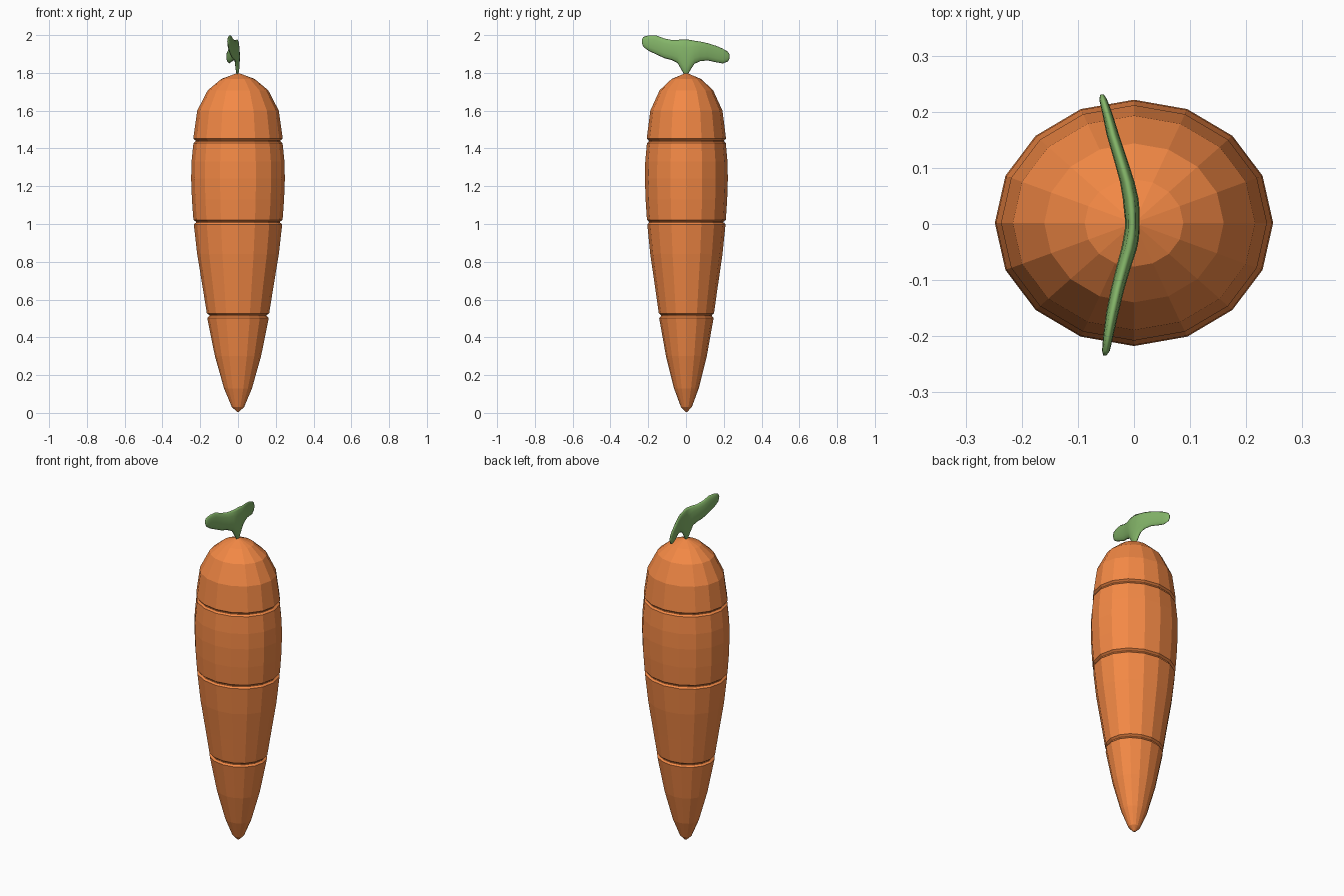
import bpy, bmesh, math

def material(name, color):
    m = bpy.data.materials.new(name)
    m.diffuse_color = color
    return m

def loft(name, rings, mat, smooth=False):
    """Bridge equal-length point rings and cap both ends."""
    bm = bmesh.new()
    rows = [[bm.verts.new(p) for p in ring] for ring in rings]
    n = len(rows[0])
    for a, b in zip(rows, rows[1:]):
        for i in range(n):
            j = (i + 1) % n
            bm.faces.new((a[i], a[j], b[j], b[i]))
    bm.faces.new(rows[0][::-1])
    bm.faces.new(rows[-1])
    bmesh.ops.recalc_face_normals(bm, faces=bm.faces)
    me = bpy.data.meshes.new(name)
    bm.to_mesh(me)
    bm.free()
    for f in me.polygons:
        f.use_smooth = smooth
    ob = bpy.data.objects.new(name, me)
    bpy.context.collection.objects.link(ob)
    me.materials.append(mat)
    return ob

# carrot root: 16-sided oval lathe, with narrow pinched grooves
def groove(z, r):
    return [(r - .001, z - .012), (r - .012, z - .003),
            (r - .012, z + .003), (r + .001, z + .012)]

profile = [(.006, .006), (.033, .032), (.074, .13), (.122, .30)]
profile += groove(.515, .164)
profile += [(.188, .67), (.216, .84)]
profile += groove(1.01, .235)
profile += [(.244, 1.13), (.248, 1.24), (.246, 1.33)]
profile += groove(1.44, .237)[:3] + [(.237, 1.452)]
profile += [(.216, 1.60), (.160, 1.708), (.088, 1.768), (.012, 1.796)]

rings = []
for r, z in profile:
    rings.append([(r * math.cos(a), .885 * r * math.sin(a) + .002, z)
                  for a in (math.tau * i / 16 for i in range(16))])
loft("carrot_root", rings, material("orange", (.9, .25, .06, 1)))

# sprout: two curved leaves joined at a tapering stem
# stations: y, lower z, upper z, centre x, half thickness
stations = [
    (-.234, 1.958, 1.976, -.052, .003), (-.226, 1.938, 1.990, -.050, .007),
    (-.200, 1.918, 1.998, -.046, .009), (-.160, 1.899, 1.999, -.039, .011),
    (-.115, 1.878, 1.982, -.029, .012), (-.075, 1.868, 1.974, -.018, .013),
    (-.045, 1.853, 1.975, -.009, .014), (-.025, 1.818, 1.976, -.005, .014),
    (-.007, 1.786, 1.977, -.003, .013), (.007, 1.786, 1.977, -.003, .013),
    (.025, 1.818, 1.974, -.004, .014), (.045, 1.848, 1.970, -.006, .014),
    (.075, 1.862, 1.966, -.012, .013), (.115, 1.866, 1.957, -.024, .012),
    (.160, 1.856, 1.943, -.038, .011), (.195, 1.850, 1.928, -.047, .009),
    (.222, 1.860, 1.912, -.055, .007), (.231, 1.877, 1.897, -.057, .003)]
rings = []
for y, lo, hi, x, t in stations:
    c, h = (lo + hi) / 2, (hi - lo) / 2
    rings.append([(x + t * math.cos(a), y, c + h * math.sin(a))
                  for a in (math.tau * i / 12 for i in range(12))])
loft("leaf_sprout", rings, material("leaf_green", (.23, .46, .14, 1)), True)
